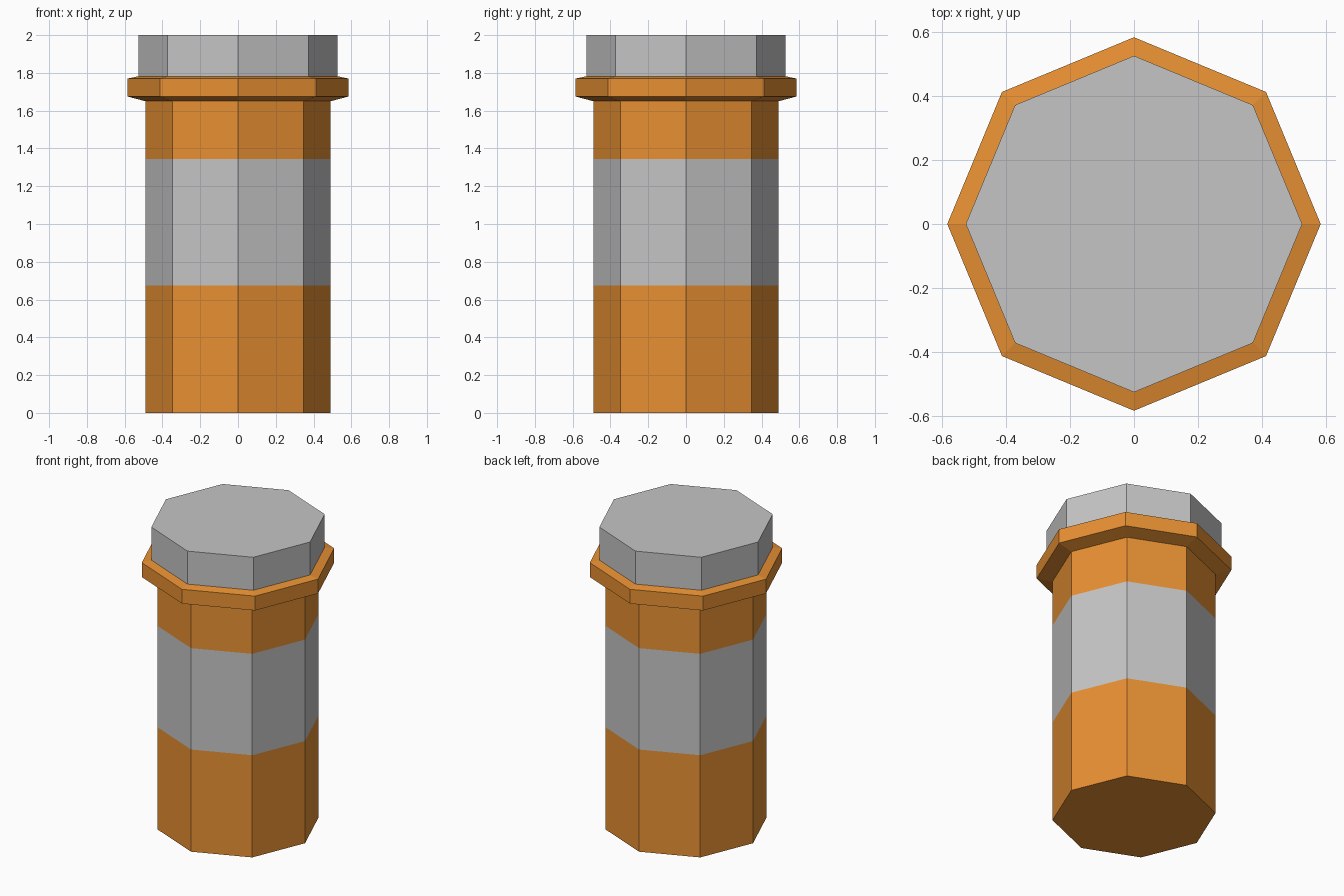
import bpy, bmesh, math

if "Cube" in bpy.data.objects:
    bpy.data.objects.remove(bpy.data.objects["Cube"])

SIDES = 8


def material(name, rgb):
    m = bpy.data.materials.new(name)
    m.diffuse_color = (*rgb, 1)
    m.use_nodes = True
    m.node_tree.nodes["Principled BSDF"].inputs["Base Color"].default_value = m.diffuse_color
    return m


orange = material("amber_orange", (0.83, 0.29, 0.034))
grey = material("light_grey", (0.56, 0.56, 0.56))


def lathe(name, profile, mats, rule=lambda z: 0):
    """Eight-sided turned solid from (radius, z) points, capped at both ends."""
    bm = bmesh.new()
    rings = []
    for r, z in profile:
        rings.append([bm.verts.new((r * math.cos(math.tau * i / SIDES),
                                    r * math.sin(math.tau * i / SIDES), z))
                      for i in range(SIDES)])
    for a, b in zip(rings, rings[1:]):
        for i in range(SIDES):
            j = (i + 1) % SIDES
            bm.faces.new((a[i], a[j], b[j], b[i]))
    bm.faces.new(rings[0][::-1])
    bm.faces.new(rings[-1])
    for f in bm.faces:
        f.material_index = rule(f.calc_center_median().z)
    mesh = bpy.data.meshes.new(name)
    bm.to_mesh(mesh)
    bm.free()
    for m in mats:
        mesh.materials.append(m)
    ob = bpy.data.objects.new(name, mesh)
    bpy.context.collection.objects.link(ob)
    return ob


# Bottle with grey label band and flared collar under the cap
lathe("bottle",
      [(0.49, 0), (0.49, 0.675), (0.49, 1.345), (0.49, 1.65),
       (0.585, 1.675), (0.585, 1.77), (0.527, 1.782)],
      [orange, grey], lambda z: 1 if 0.675 < z < 1.345 else 0)

# Cap
lathe("cap", [(0.527, 1.782), (0.527, 2.0)], [grey])
